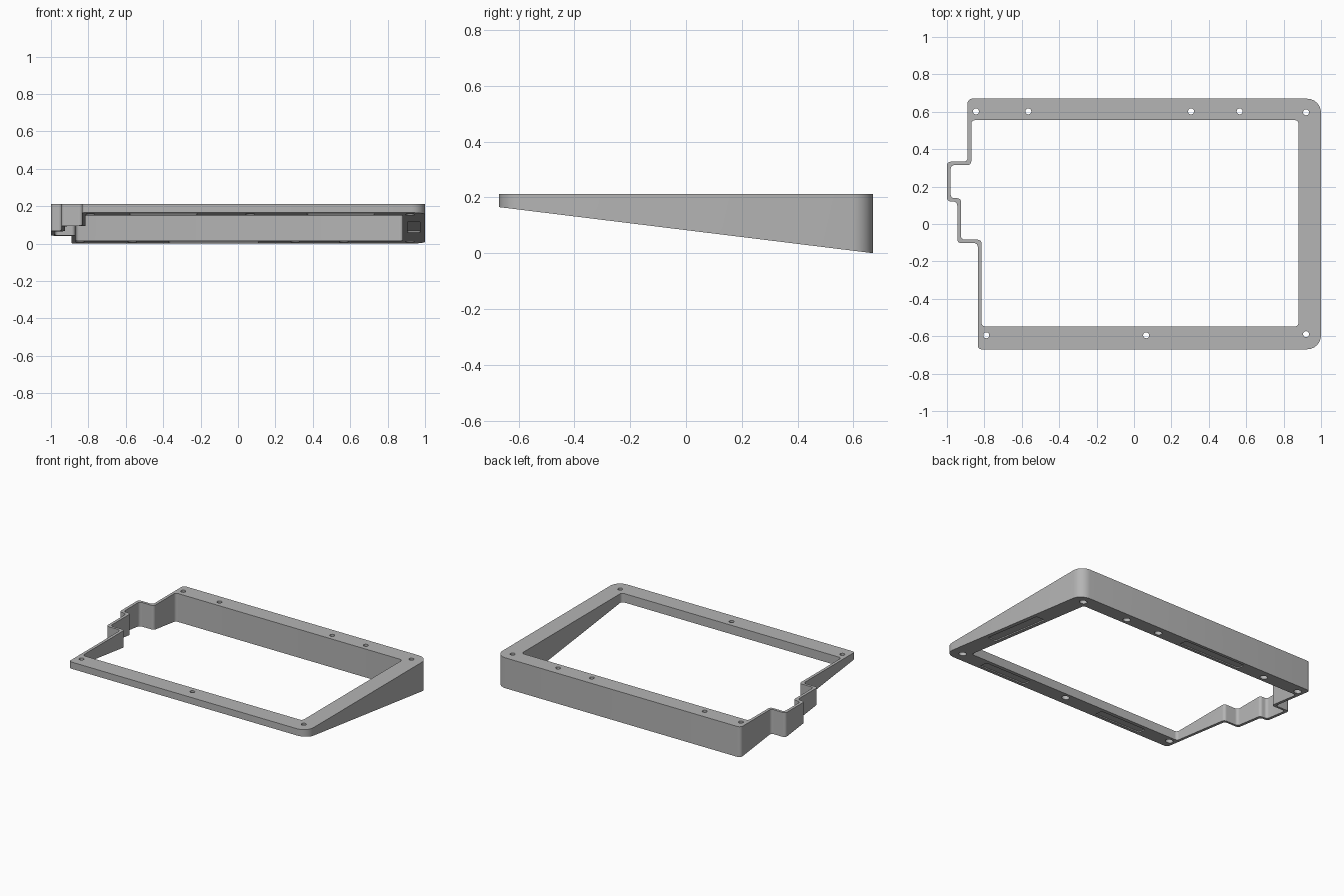
import bpy, bmesh, math
from mathutils import Vector

if "Cube" in bpy.data.objects:
    bpy.data.objects.remove(bpy.data.objects["Cube"])

TOP, HALF_DEPTH, RISE = 0.212, 0.67, 0.165
SEAT_Z = 0.185      # where the wide screw bores stop
PAD_DEPTH = 0.008

mat = bpy.data.materials.new("grey plastic")
mat.use_nodes = True
grey = (0.46, 0.46, 0.46, 1)
mat.diffuse_color = grey
mat.node_tree.nodes["Principled BSDF"].inputs["Base Color"].default_value = grey


def slope(y):
    """Height of the tilted underside."""
    return RISE * (HALF_DEPTH - y) / (2 * HALF_DEPTH)


def rounded(corners, steps=6):
    """Corners (x, y, radius) to a closed outline with right-angle fillets."""
    pts = []
    for i, (x, y, r) in enumerate(corners):
        c = Vector((x, y))
        a = (Vector(corners[i - 1][:2]) - c).normalized()
        b = (Vector(corners[(i + 1) % len(corners)][:2]) - c).normalized()
        for k in range(steps + 1):
            t = k / steps * math.pi / 2
            pts.append(c + r * (a * (1 - math.sin(t)) + b * (1 - math.cos(t))))
    return pts


def circle(x, y, r, n=24):
    return [Vector((x + r * math.cos(2 * math.pi * k / n),
                    y + r * math.sin(2 * math.pi * k / n))) for k in range(n)]


def box(x0, x1, y0, y1, r=0.012):
    return rounded([(x0, y0, r), (x1, y0, r), (x1, y1, r), (x0, y1, r)])


bm = bmesh.new()


def ring(pts, height):
    return [bm.verts.new((p.x, p.y, height(p.y))) for p in pts]


def bridge(a, b):
    for i in range(len(a)):
        j = (i + 1) % len(a)
        bm.faces.new((a[i], a[j], b[j], b[i]))


def fill(rings, normal):
    edges = []
    for r in rings:
        for i, v in enumerate(r):
            pair = (v, r[(i + 1) % len(r)])
            edges.append(bm.edges.get(pair) or bm.edges.new(pair))
    bmesh.ops.triangle_fill(bm, edges=edges, use_beauty=True, normal=normal)


def top_z(y):
    return TOP


def seat_z(y):
    return SEAT_Z


up = Vector((0, 0, 1))
down = Vector((0, -RISE / (2 * HALF_DEPTH), -1)).normalized()

# Outer outline and inner opening, with the stepped wall on the right side
s = 0.02
outer = rounded([(1, -0.67, 0.075), (1, 0.67, 0.075), (-0.89, 0.67, 0.025),
                 (-0.89, 0.333, s), (-1, 0.333, s), (-1, 0.12, s),
                 (-0.945, 0.12, s), (-0.945, -0.102, s),
                 (-0.835, -0.102, s), (-0.835, -0.67, s)])
inner = rounded([(0.88, -0.548, s), (0.88, 0.555, s), (-0.87, 0.555, s),
                 (-0.87, 0.315, s), (-0.98, 0.315, s), (-0.98, 0.138, s),
                 (-0.925, 0.138, s), (-0.925, -0.084, s),
                 (-0.815, -0.084, s), (-0.815, -0.548, s)])
tops, bottoms = [], []
for outline in (outer, inner):
    a, b = ring(outline, top_z), ring(outline, slope)
    bridge(a, b)
    tops.append(a)
    bottoms.append(b)

# Screw holes, narrow at the top and wider from below
holes = [(x, 0.602) for x in (-0.845, -0.565, 0.305, 0.565)]
holes += [(0.92, 0.597), (0.92, -0.589), (-0.79, -0.595), (0.065, -0.595)]
for x, y in holes:
    narrow, wide = circle(x, y, 0.016), circle(x, y, 0.025)
    a, b = ring(narrow, top_z), ring(narrow, seat_z)
    c, d = ring(wide, seat_z), ring(wide, slope)
    for p, q in ((a, b), (b, c), (c, d)):
        bridge(p, q)
    tops.append(a)
    bottoms.append(d)

# Shallow pad recesses in the underside
pads = [box(0.905, 0.972, -0.28, 0.2), box(0.37, 0.73, -0.645, -0.578),
        box(-0.58, -0.22, -0.645, -0.578), box(-0.37, 0.11, 0.578, 0.645)]
for pad in pads:
    a = ring(pad, slope)
    b = ring(pad, lambda y: slope(y) + PAD_DEPTH)
    bridge(a, b)
    bm.faces.new(b)
    bottoms.append(a)

# Flat top and tilted underside
fill(tops, up)
fill(bottoms, down)
bmesh.ops.recalc_face_normals(bm, faces=bm.faces[:])

mesh = bpy.data.meshes.new("wedge_frame")
bm.to_mesh(mesh)
bm.free()
mesh.materials.append(mat)
frame = bpy.data.objects.new("wedge_frame", mesh)
bpy.context.collection.objects.link(frame)
bpy.ops.object.select_all(action='DESELECT')
frame.select_set(True)
bpy.context.view_layer.objects.active = frame
bpy.ops.object.shade_smooth_by_angle(angle=math.radians(30))
